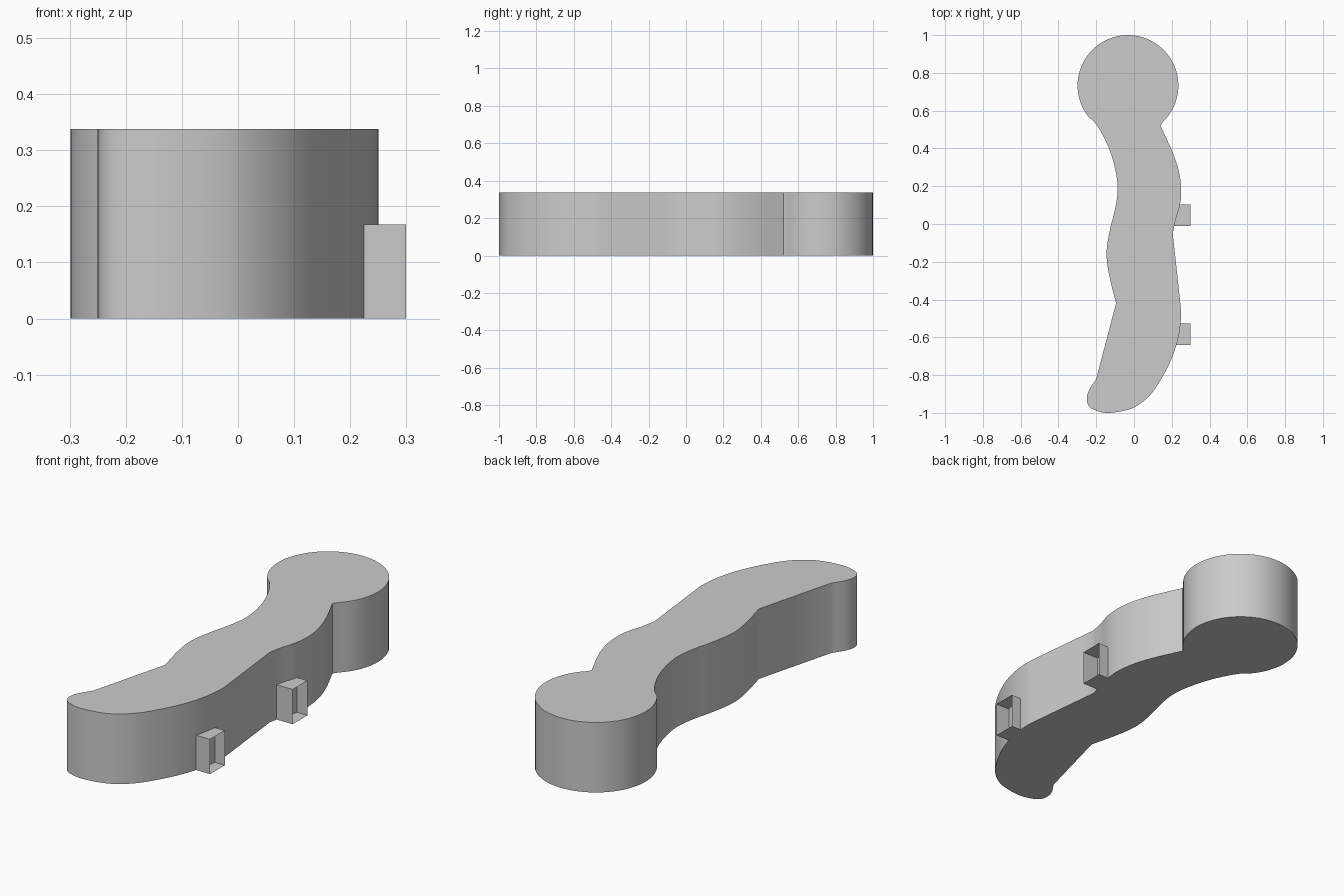
import bpy
import bmesh
from math import sin, cos, radians
from mathutils import Vector

cube = bpy.data.objects.get("Cube")
if cube:
    bpy.data.objects.remove(cube)

HEIGHT = 0.338

grey = bpy.data.materials.new("plain grey")
grey.use_nodes = True
colour = (0.6, 0.6, 0.6, 1)
grey.diffuse_color = colour
grey.node_tree.nodes["Principled BSDF"].inputs["Base Color"].default_value = colour


def finish(bm, name):
    mesh = bpy.data.meshes.new(name)
    bm.to_mesh(mesh)
    bm.free()
    mesh.materials.append(grey)
    obj = bpy.data.objects.new(name, mesh)
    bpy.context.collection.objects.link(obj)
    bpy.ops.object.select_all(action='DESELECT')
    obj.select_set(True)
    bpy.context.view_layer.objects.active = obj
    bpy.ops.object.shade_smooth_by_angle(angle=radians(30))
    return obj


def smooth_path(points, steps=5):
    """Catmull-Rom curve through the points, without the last one."""
    p = [Vector(q) for q in points]
    p = [2 * p[0] - p[1]] + p + [2 * p[-1] - p[-2]]
    out = []
    for a, b, c, d in zip(p, p[1:], p[2:], p[3:]):
        for i in range(steps):
            t = i / steps
            out.append(0.5 * (2 * b + (c - a) * t + (2 * a - 5 * b + 4 * c - d) * t * t
                              + (3 * b - a - 3 * c + d) * t ** 3))
    return out


# Outline of the body: round head, wavy right edge, pointed tail, wavy left edge
head = [Vector((-0.032 + 0.267 * cos(radians(a)), 0.733 + 0.267 * sin(radians(a))))
        for a in range(218, -49, -6)]
right_upper = [(0.14, 0.52), (0.2, 0.39), (0.237, 0.28), (0.25, 0.18),
               (0.243, 0.1), (0.22, 0.02), (0.205, -0.05)]
right_lower = [(0.205, -0.05), (0.243, -0.4), (0.249, -0.49), (0.235, -0.6),
               (0.2, -0.71), (0.15, -0.81), (0.09, -0.9), (0.02, -0.96),
               (-0.05, -0.988), (-0.14, -1.0), (-0.2, -0.988), (-0.238, -0.965),
               (-0.25, -0.925), (-0.238, -0.88), (-0.2, -0.82)]
left_edge = [(-0.095, -0.42), (-0.125, -0.3), (-0.143, -0.2), (-0.143, -0.12),
             (-0.125, -0.02), (-0.1, 0.08), (-0.087, 0.17), (-0.092, 0.25),
             (-0.115, 0.35), (-0.15, 0.44), (-0.198, 0.525), (-0.242, 0.569)]
outline = head + smooth_path(right_upper) + smooth_path(right_lower)
outline += [Vector(right_lower[-1])] + smooth_path(left_edge)

bm = bmesh.new()
base = bm.faces.new([bm.verts.new((p.x, p.y, 0)) for p in outline])
top = bmesh.ops.extrude_face_region(bm, geom=[base], use_keep_orig=True)["geom"]
bmesh.ops.translate(bm, vec=(0, 0, HEIGHT),
                    verts=[v for v in top if isinstance(v, bmesh.types.BMVert)])
bmesh.ops.recalc_face_normals(bm, faces=bm.faces)
finish(bm, "body")

# Side sockets: thin boxes open on their outer side
for name, y in (("rear_socket", 0.046), ("front_socket", -0.584)):
    bm = bmesh.new()
    bmesh.ops.create_cube(bm, size=1)
    bmesh.ops.scale(bm, vec=(0.1, 0.112, 0.168), verts=bm.verts)
    bmesh.ops.translate(bm, vec=(0.249, y, 0.084), verts=bm.verts)
    ends = [f for f in bm.faces if abs(f.normal.x) > 0.9]
    bmesh.ops.delete(bm, geom=ends, context='FACES')
    finish(bm, name)
